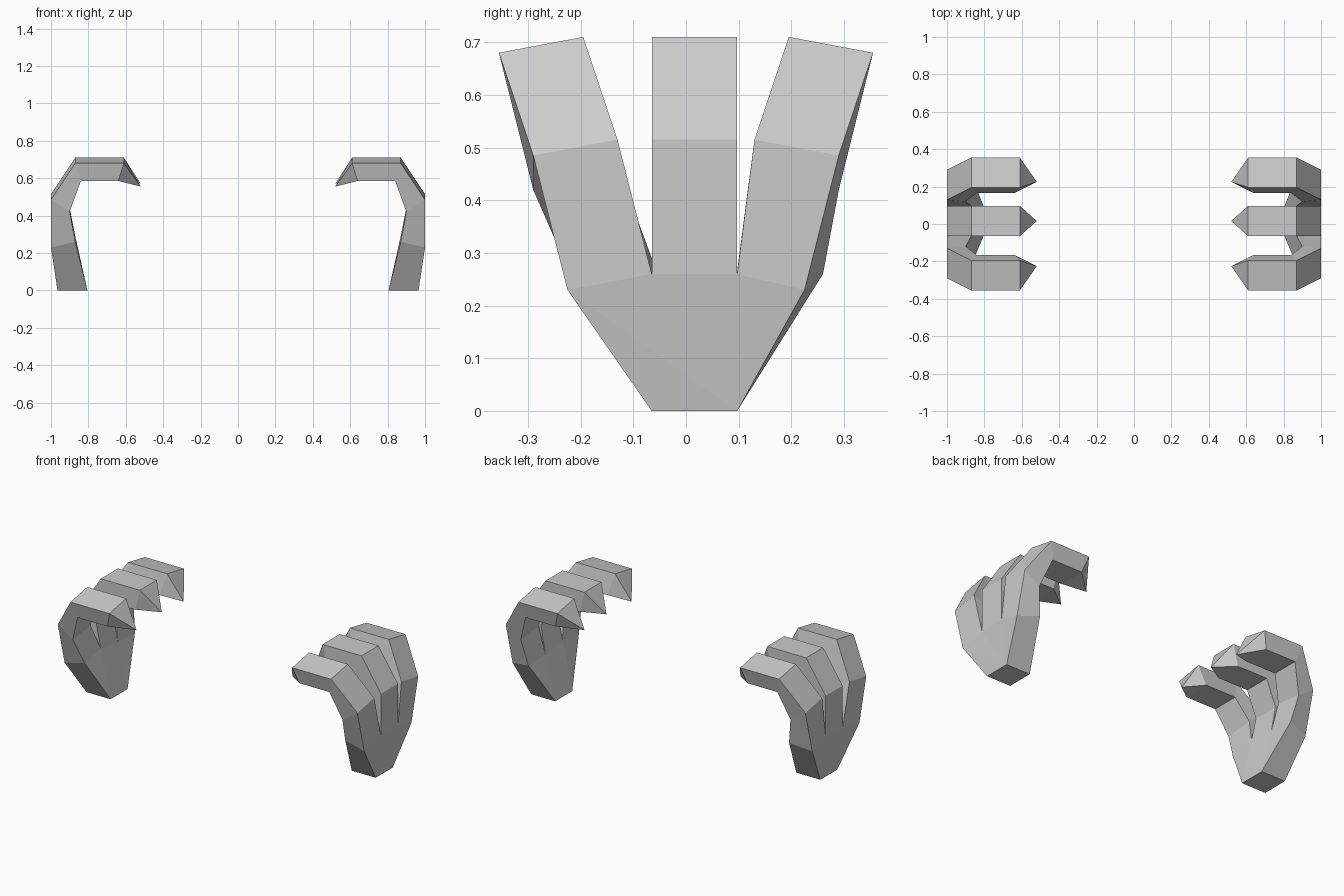
import bpy, bmesh

if "Cube" in bpy.data.objects:
    bpy.data.objects.remove(bpy.data.objects["Cube"])


def make_part(name, verts, faces):
    """Flat-shaded mesh mirrored across x = 0."""
    bm = bmesh.new()
    vs = [bm.verts.new(v) for v in verts]
    for f in faces:
        bm.faces.new([vs[i] for i in f])
    bmesh.ops.recalc_face_normals(bm, faces=bm.faces)
    # keep the outward direction on open shells
    centre = sum((v.co for v in bm.verts), vs[0].co * 0) / len(vs)
    if sum((f.calc_center_median() - centre).dot(f.normal) * f.calc_area() for f in bm.faces) < 0:
        bmesh.ops.reverse_faces(bm, faces=bm.faces)
    me = bpy.data.meshes.new(name)
    bm.to_mesh(me)
    bm.free()
    ob = bpy.data.objects.new(name, me)
    bpy.context.collection.objects.link(ob)
    ob.modifiers.new("mirror", "MIRROR").use_axis[0] = True
    return ob


def make_finger(name, sections, tip):
    """Loft square sections and close them with a pointed nail."""
    verts = [p for s in sections for p in s] + [tip]
    faces = []
    for k in range(len(sections) - 1):
        for i in range(4):
            a, b = 4 * k + i, 4 * k + (i + 1) % 4
            faces.append((a, b, b + 4, a + 4))
    last = 4 * (len(sections) - 1)
    faces += [(last + i, last + (i + 1) % 4, len(verts) - 1) for i in range(4)]
    make_part(name, verts, faces)


# Knuckle row shared by palm and fingers: outer side, then inner side
Y0, Y1 = -0.065, 0.097
outer = [(1, -0.225, 0.23), (1, Y0, 0.26), (1, Y1, 0.26), (1, 0.225, 0.23)]
inner = [(0.87, -0.22, 0.26), (0.87, Y0, 0.29), (0.87, Y1, 0.265), (0.87, 0.26, 0.26)]

# Palm
base = [(0.965, Y0, 0), (0.965, Y1, 0), (0.805, Y1, 0), (0.805, Y0, 0)]
make_part("palm", base + outer + inner, [
    (0, 1, 2, 3),
    (0, 1, 4), (1, 5, 4), (1, 6, 5), (1, 7, 6),
    (3, 8, 9), (3, 9, 10, 2), (2, 10, 11),
    (0, 4, 8, 3), (1, 2, 11, 7)])

# Middle finger
def strip(xo, zo, xi, zi):
    return [(xo, Y0, zo), (xo, Y1, zo), (xi, Y1, zi), (xi, Y0, zi)]

make_finger("middle_finger", [
    [outer[1], outer[2], inner[2], inner[1]],
    strip(1, 0.515, 0.90, 0.43),
    strip(0.87, 0.71, 0.84, 0.585),
    strip(0.61, 0.71, 0.64, 0.585)], (0.52, 0.016, 0.57))

# Splayed side fingers
for s, far, near, name in ((-1, 0, 1, "front_finger"), (1, 3, 2, "rear_finger")):
    def bent(xo, xi):
        return [(xo, s * 0.355, 0.68), (xo, s * 0.195, 0.71),
                (xi, s * 0.165, 0.585), (xi, s * 0.33, 0.585)]
    make_finger(name, [
        [outer[far], outer[near], inner[near], inner[far]],
        [(1, s * 0.29, 0.485), (1, s * 0.13, 0.515),
         (0.90, s * 0.12, 0.44), (0.90, s * 0.29, 0.42)],
        bent(0.87, 0.84), bent(0.61, 0.64)], (0.52, s * 0.225, 0.555))
